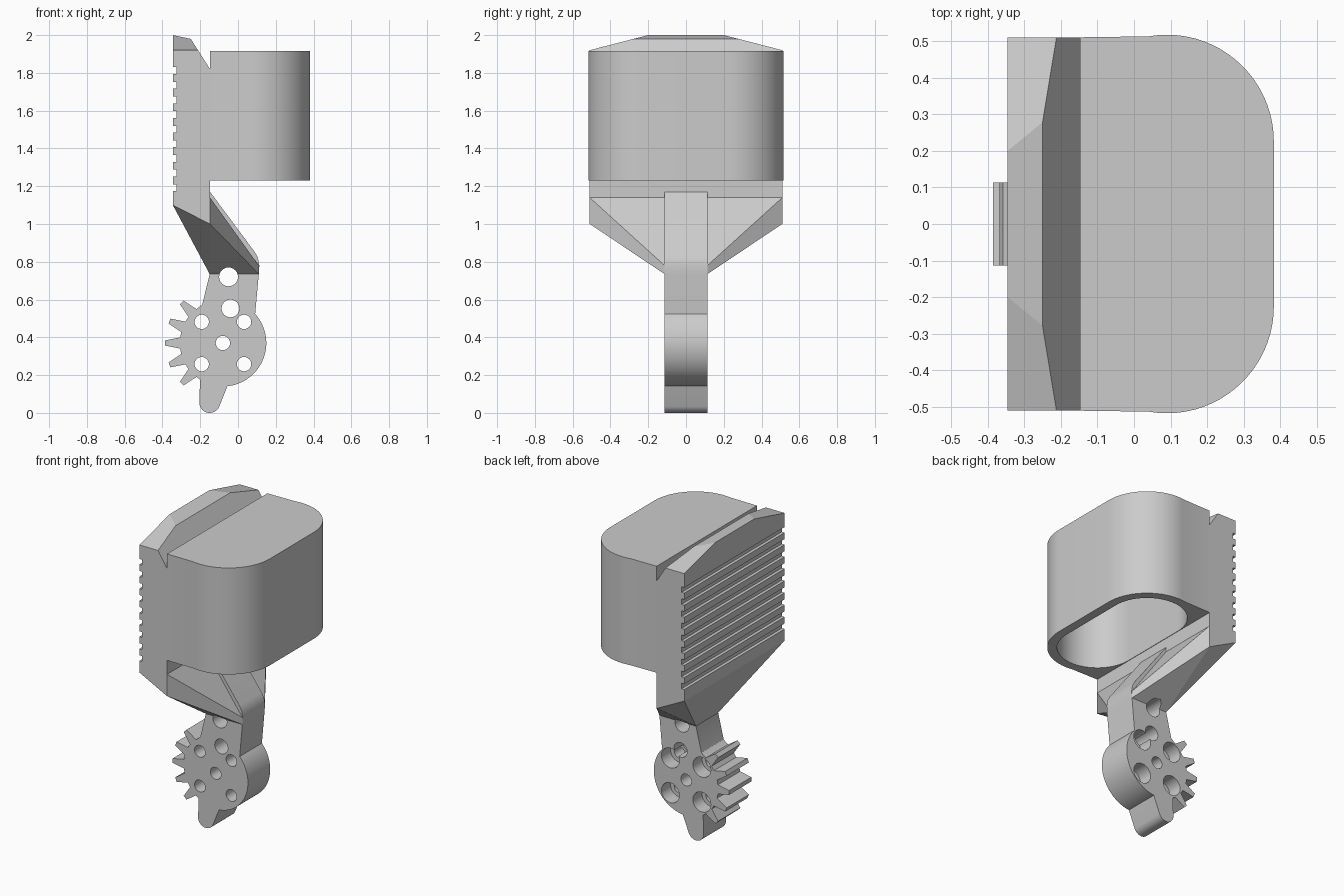
import bpy, bmesh
from math import sin, cos, radians
from mathutils import Vector

if "Cube" in bpy.data.objects:
    bpy.data.objects.remove(bpy.data.objects["Cube"])

grey = bpy.data.materials.new("plain grey")
grey.use_nodes = True
COLOUR = (0.6, 0.6, 0.6, 1)
grey.diffuse_color = COLOUR
grey.node_tree.nodes["Principled BSDF"].inputs["Base Color"].default_value = COLOUR


def arc(cx, cy, r, start, end, n):
    """Points along an arc, angles in degrees."""
    steps = [radians(start + (end - start) * i / n) for i in range(n + 1)]
    return [(cx + r * cos(a), cy + r * sin(a)) for a in steps]


def finish(name, bm):
    bmesh.ops.recalc_face_normals(bm, faces=bm.faces)
    mesh = bpy.data.meshes.new(name)
    bm.to_mesh(mesh)
    bm.free()
    mesh.materials.append(grey)
    obj = bpy.data.objects.new(name, mesh)
    bpy.context.collection.objects.link(obj)
    return obj


def prism(points, low, high, axis):
    """Extrude a profile along y (points are x, z) or z (points are x, y)."""
    bm = bmesh.new()
    place = (lambda p: (p[0], low, p[1])) if axis == "y" else (lambda p: (p[0], p[1], low))
    face = bm.faces.new([bm.verts.new(place(p)) for p in points])
    moved = bmesh.ops.extrude_face_region(bm, geom=[face])["geom"]
    offset = (0, high - low, 0) if axis == "y" else (0, 0, high - low)
    bmesh.ops.translate(bm, vec=offset, verts=[v for v in moved if isinstance(v, bmesh.types.BMVert)])
    return bm


def carve(obj, cutters):
    """Subtract the cutters, bake the result and delete the cutters."""
    for cutter in cutters:
        cutter.hide_render = True
        mod = obj.modifiers.new("cut", "BOOLEAN")
        mod.operation, mod.solver, mod.object = "DIFFERENCE", "EXACT", cutter
    graph = bpy.context.evaluated_depsgraph_get()
    baked = bpy.data.meshes.new_from_object(obj.evaluated_get(graph))
    obj.modifiers.clear()
    obj.data = baked


def smooth(obj):
    for poly in obj.data.polygons:
        poly.use_smooth = True
    obj.data.set_sharp_from_angle(angle=radians(30))


WIDE, NARROW = 0.51, 0.113      # half widths of plate and arm
BACK, FRONT = -0.345, -0.148    # plate faces

# Back plate with ribbed grip and slanted top lip
outline = [(BACK, 1.10), (FRONT, 1.0), (FRONT, 1.82), (-0.25, 1.98), (BACK, 2.0)]
for i in range(9):
    z = 1.83 - i * 0.0775
    outline += [(BACK, z), (-0.325, z), (-0.325, z - 0.036), (BACK, z - 0.036)]
bm = prism(outline, -WIDE, WIDE, "y")
for side in (-1, 1):
    cut = bmesh.ops.bisect_plane(
        bm, geom=bm.verts[:] + bm.edges[:] + bm.faces[:], clear_outer=True,
        plane_co=(0, side * 0.2, 2.0), plane_no=Vector((0, side * 0.08, 0.31)).normalized())
    bmesh.ops.edgeloop_fill(bm, edges=[e for e in cut["geom_cut"] if isinstance(e, bmesh.types.BMEdge)])
finish("back_plate", bm)

# Hollow rounded holder, open below
CX, CY = 0.09, 0.225
half = arc(CX, CY, 0.292, 0, 100, 20)
shell = [(FRONT, -WIDE)] + [(x, -y) for x, y in reversed(half)] + half + [(FRONT, WIDE)]
holder = finish("holder", prism(shell, 1.23, 1.915, "z"))
slot = arc(CX, CY, 0.235, 0, 180, 32) + arc(CX, -CY, 0.235, 180, 360, 32)
cavity = finish("cavity_cutter", prism(slot, 1.1, 1.87, "z"))
carve(holder, [cavity])
bpy.data.objects.remove(cavity)
smooth(holder)

# Tapered wedge from plate to arm
bm = bmesh.new()
wide_end = [(BACK, 1.10), (FRONT, 1.0), (FRONT, 1.14)]
narrow_end = [(-0.15, 0.735), (0.11, 0.735), (0.11, 0.78)]
for pts, w in ((wide_end, WIDE), (narrow_end, NARROW)):
    for x, z in pts:
        for side in (-1, 1):
            bm.verts.new((x, side * w, z))
hull = bmesh.ops.convex_hull(bm, input=bm.verts[:])
bmesh.ops.dissolve_limit(bm, angle_limit=0.01, verts=bm.verts[:], edges=bm.edges[:])
wedge = finish("wedge", bm)

# Arm with gear sector, round hub and stop lobe
GX, GZ, ROOT, TIP = -0.08, 0.37, 0.228, 0.306


def polar(r, degrees):
    return (GX + r * cos(radians(degrees)), GZ + r * sin(radians(degrees)))


arm_outline = [(FRONT, 1.17), (-0.15, 0.735), polar(0.232, 118), polar(ROOT, 123)]
for i in range(5):
    a = 135.4 + i * 22.3
    arm_outline += [polar(ROOT, a - 7.5), polar(0.27, a - 4.5), polar(TIP, a - 2.6),
                    polar(TIP, a + 2.6), polar(0.27, a + 4.5), polar(ROOT, a + 7.5)]
arm_outline += [polar(ROOT, 238)]
arm_outline += arc(-0.15, 0.055, 0.055, 180, 338, 14)
arm_outline += arc(GX, GZ, 0.23, 276, 402, 28)
arm_outline += [(0.11, 0.735), (0.113, 0.78), (0.106, 0.82), (0.09, 0.85)]
arm = finish("gear_arm", prism(arm_outline, -NARROW, NARROW, "y"))

# Bolt holes, four of them counterbored from the back
holes = [(-0.05, 0.72, 0.05), (-0.04, 0.553, 0.047), (GX, GZ, 0.038)]
bolts = [(GX + sx * 0.112, GZ + sz * 0.112) for sx in (-1, 1) for sz in (-1, 1)]
holes += [(x, z, 0.038) for x, z in bolts]
cutters = [finish("hole_cutter", prism(arc(x, z, r, 0, 345, 23), -0.6, 0.6, "y")) for x, z, r in holes]
bores = [finish("bore_cutter", prism(arc(x, z, 0.064, 0, 345, 23), 0.02, 0.3, "y")) for x, z in bolts]
carve(arm, cutters + bores)
carve(wedge, cutters[:1])
for cutter in cutters + bores:
    bpy.data.objects.remove(cutter)
smooth(arm)
